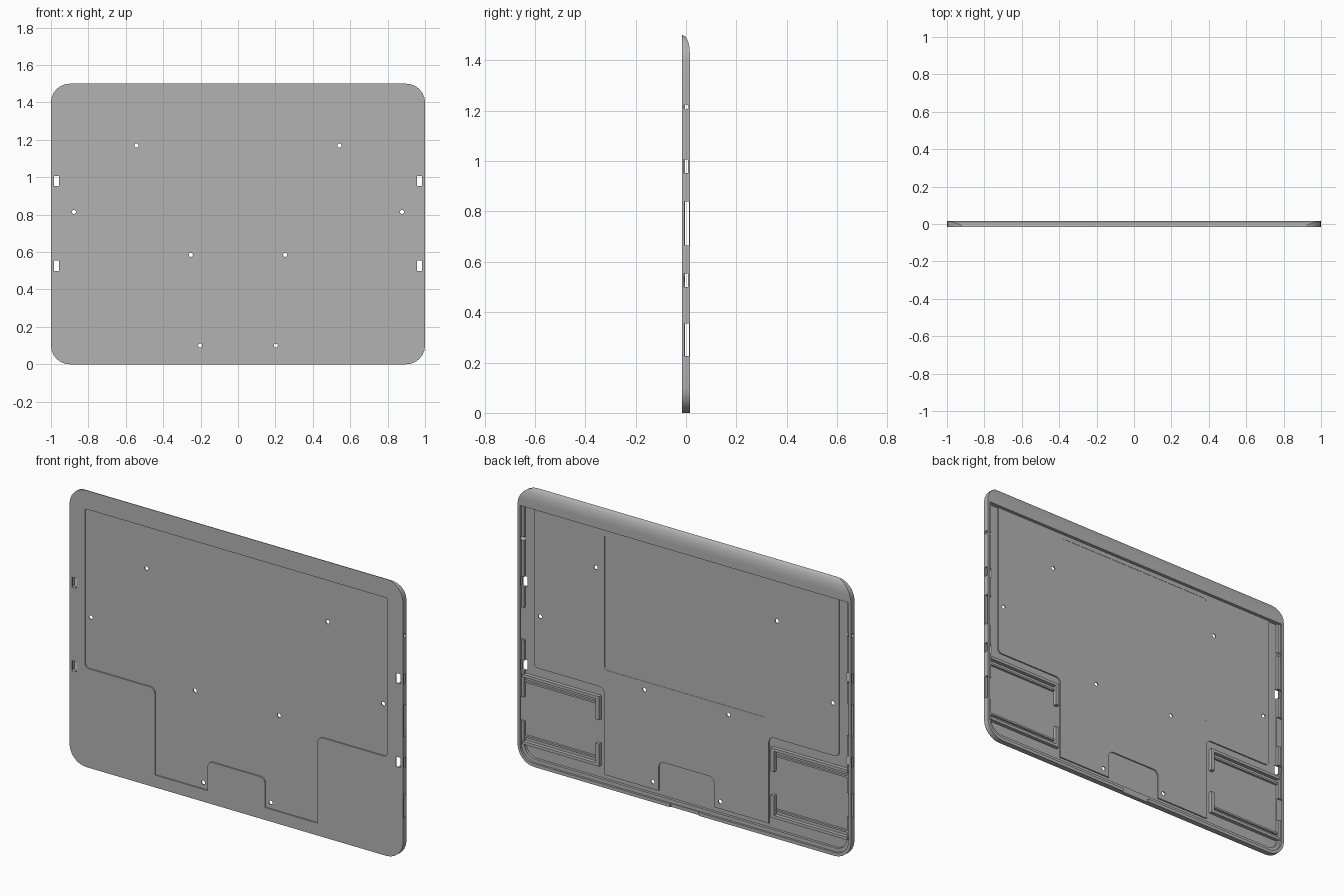
import bpy, bmesh, math
from mathutils import Vector

cube = bpy.data.objects.get("Cube")
if cube:
    bpy.data.objects.remove(cube, do_unlink=True)

FRONT, BACK = -0.015, 0.015
FLOOR = -0.010          # inner face of the thin floor

grey = bpy.data.materials.new("case grey")
grey.use_nodes = True
grey.diffuse_color = (0.45, 0.45, 0.45, 1)
grey.node_tree.nodes["Principled BSDF"].inputs["Base Color"].default_value = (0.45, 0.45, 0.45, 1)


def rounded(points, steps=6):
    """Outline of (x, z, radius) corners, each corner rounded."""
    out = []
    for i, (x, z, r) in enumerate(points):
        p = Vector((x, z))
        if r == 0:
            out.append(p)
            continue
        a = (Vector(points[i - 1][:2]) - p).normalized()
        b = (Vector(points[(i + 1) % len(points)][:2]) - p).normalized()
        for k in range(steps + 1):
            t = math.radians(90 * k / steps)
            out.append(p + a * r * (1 - math.sin(t)) + b * r * (1 - math.cos(t)))
    return out


def rect(x0, x1, z0, z1, r=0.0):
    return rounded([(x0, z0, r), (x1, z0, r), (x1, z1, r), (x0, z1, r)])


def circle(x, z, r, n=16):
    return [Vector((x + r * math.cos(2 * math.pi * k / n), z + r * math.sin(2 * math.pi * k / n)))
            for k in range(n)]


def prism(name, outline, lo, hi, axis="Y"):
    """Extrude an outline along y (x, z points) or along x (y, z points)."""
    def at(p, d):
        return (p[0], d, p[1]) if axis == "Y" else (d, p[0], p[1])
    bm = bmesh.new()
    face = bm.faces.new([bm.verts.new(at(p, lo)) for p in outline])
    geom = bmesh.ops.extrude_face_region(bm, geom=[face])["geom"]
    shift = Vector(at((0, 0), hi - lo))
    bmesh.ops.translate(bm, vec=shift, verts=[v for v in geom if isinstance(v, bmesh.types.BMVert)])
    bmesh.ops.recalc_face_normals(bm, faces=bm.faces)
    mesh = bpy.data.meshes.new(name)
    bm.to_mesh(mesh)
    bm.free()
    mesh.materials.append(grey)
    obj = bpy.data.objects.new(name, mesh)
    bpy.context.collection.objects.link(obj)
    return obj


def combine(target, tool, operation="DIFFERENCE"):
    mod = target.modifiers.new("cut", "BOOLEAN")
    mod.operation, mod.solver, mod.object = operation, "EXACT", tool
    bpy.context.view_layer.update()
    graph = bpy.context.evaluated_depsgraph_get()
    mesh = bpy.data.meshes.new_from_object(target.evaluated_get(graph))
    target.modifiers.clear()
    target.data = mesh
    bpy.data.objects.remove(tool, do_unlink=True)


def panel_outline(grow=0.0):
    """Stepped panel, wide above and narrow below, with a notch at the bottom."""
    g = grow
    half = [(0.17 - g, 0.065 - g, 0), (0.49 + g, 0.065 - g, 0), (0.49 + g, 0.535 - g, 0.03),
            (0.91 + g, 0.535 - g, 0.025), (0.91 + g, 1.40 + g, 0.01)]
    left = [(-x, z, r) for x, z, r in reversed(half)]
    notch = [(-0.17 + g, 0.225 - g, 0.03), (0.17 - g, 0.225 - g, 0.03)]
    return rounded(half + left + notch)


# Outer shell with a curved top edge
shell = prism("case_shell", rect(-1, 1, 0, 1.5, 0.1), FRONT, BACK)
curve = [(BACK - 0.03 * (1 - math.cos(t)), 1.43 + 0.07 * math.sin(t))
         for t in [math.radians(9 * k) for k in range(11)]]
profile = [(-0.03, -0.1), (BACK, -0.1)] + curve + [(-0.03, 1.5)]
profile[1] = (0.03, -0.1)
profile.insert(2, (0.03, 1.43))
combine(shell, prism("top_curve", profile, -1.1, 1.1, "X"), "INTERSECT")

# Hollow back: stepped rim
combine(shell, prism("rim_step", rounded([(-0.985, 0.018, 0.085), (0.985, 0.018, 0.085),
        (0.985, 1.395, 0), (-0.985, 1.395, 0)]), 0.004, 0.03))
combine(shell, prism("tray", rounded([(-0.968, 0.038, 0.07), (0.968, 0.038, 0.07),
        (0.968, 1.395, 0), (-0.968, 1.395, 0)]), FLOOR, 0.03))

# Pressed panel: raised on the back, sunk on the front
combine(shell, prism("raised_panel", panel_outline(0.004), -0.012, -0.003), "UNION")
combine(shell, prism("sunk_panel", panel_outline(-0.002), -0.03, -0.0085))
combine(shell, prism("back_recess", rect(-0.49, 0.49, 0.63, 1.37, 0.02), -0.0045, 0.01))

# Screw holes
for x, z in [(0.543, 1.17), (0.877, 0.815), (0.252, 0.585), (0.202, 0.1)]:
    for s in (-1, 1):
        combine(shell, prism("screw_hole", circle(s * x, z, 0.011), -0.03, 0.03))

# Side openings, clip holes and the bottom notch
for s in (-1, 1):
    ends = sorted((s * 0.95, s * 1.05))
    for z0, z1 in [(0.225, 0.355), (0.665, 0.84)]:
        slot = [(-0.006, z0), (0.012, z0), (0.012, z1), (-0.006, z1)]
        combine(shell, prism("side_slot", slot, *ends, "X"))
    combine(shell, prism("side_hole", circle(0, 1.215, 0.01), *ends, "X"))
    for z in (0.5, 0.953):
        inner = sorted((s * 0.957, s * 0.985))
        outer = sorted((s * 0.98, s * 1.05))
        combine(shell, prism("clip_hole", rect(*inner, z, z + 0.054), -0.03, 0.03))
        combine(shell, prism("clip_notch", rect(*outer, z, z + 0.054), -0.008, 0.008))
combine(shell, prism("bottom_notch", rect(-0.085, 0.085, -0.05, 0.05), 0.008, 0.03))

# Bracket rails and stops in both lower corners
parts = [shell]
for s, side in ((1, "left"), (-1, "right")):
    def bar(name, x0, x1, z0, z1, top):
        a, b = sorted((s * x0, s * x1))
        parts.append(prism(f"{side}_{name}", rect(a, b, z0, z1), FLOOR - 0.001, top))
    bar("upper_rail", 0.515, 0.975, 0.466, 0.482, 0.010)
    bar("upper_ledge", 0.54, 0.975, 0.436, 0.446, 0.002)
    bar("lower_rail", 0.515, 0.975, 0.103, 0.119, 0.010)
    bar("lower_ledge", 0.54, 0.975, 0.139, 0.149, 0.002)
    bar("upper_stop", 0.515, 0.535, 0.355, 0.466, 0.010)
    bar("lower_stop", 0.515, 0.535, 0.119, 0.225, 0.010)

# Smooth curves, crisp edges
bpy.ops.object.select_all(action="DESELECT")
for obj in parts:
    obj.select_set(True)
bpy.context.view_layer.objects.active = shell
bpy.ops.object.shade_smooth_by_angle(angle=math.radians(30))
